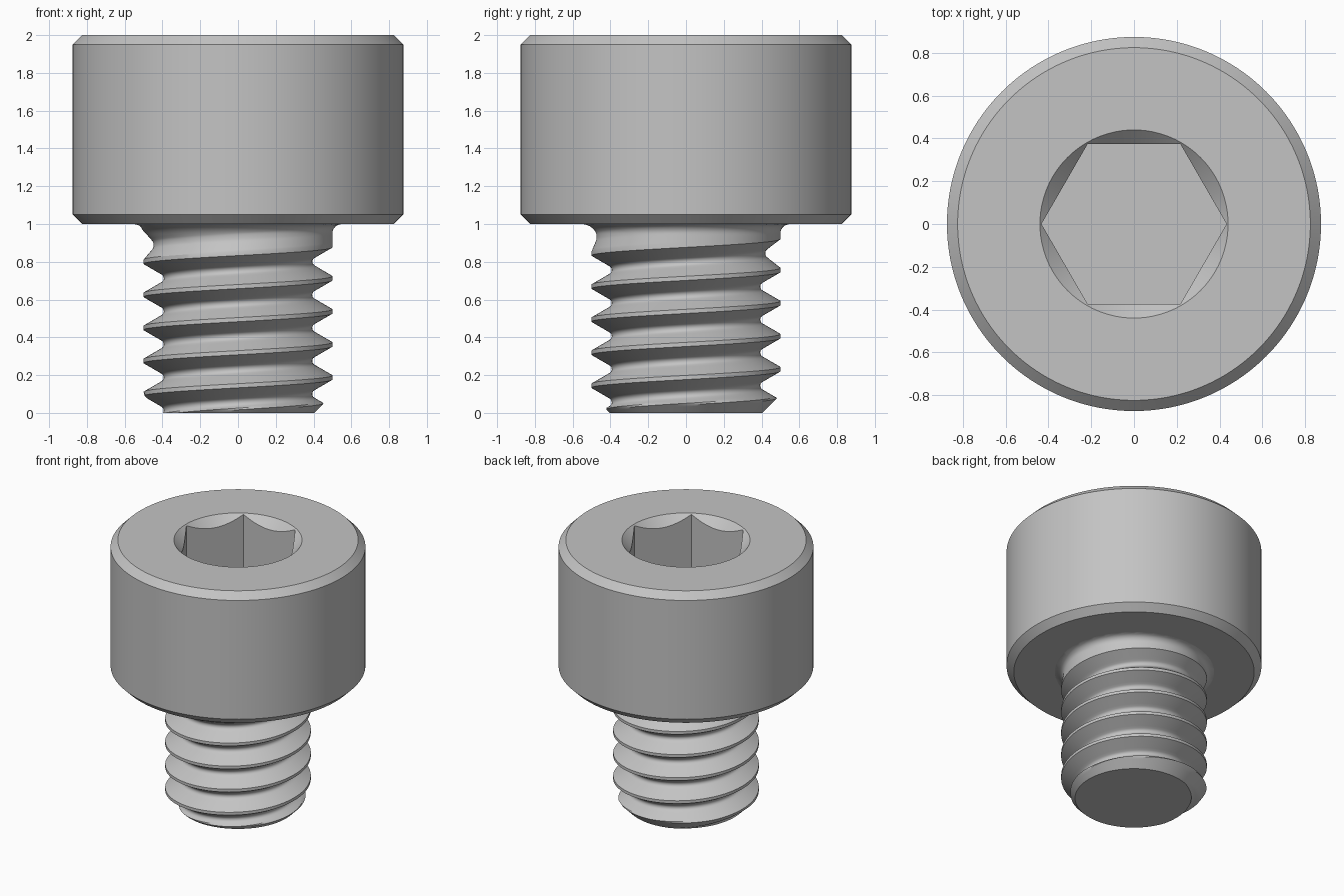
import bpy
import bmesh
import math

cube = bpy.data.objects.get("Cube")
if cube:
    bpy.data.objects.remove(cube, do_unlink=True)

STEEL = (0.55, 0.55, 0.55, 1.0)
steel = bpy.data.materials.new("grey steel")
steel.use_nodes = True
steel.diffuse_color = STEEL
steel.node_tree.nodes["Principled BSDF"].inputs["Base Color"].default_value = STEEL

TURN = 2 * math.pi


def tube(name, columns, rows, point):
    """Skin a grid of point(angle, row) -> (radius, z) and cap both ends."""
    bm = bmesh.new()
    grid = []
    for c in range(columns + 1):
        a = TURN * c / columns
        line = []
        for row in rows:
            r, z = point(a, row)
            line.append(bm.verts.new((r * math.cos(a), r * math.sin(a), z)))
        grid.append(line)
    for left, right in zip(grid, grid[1:]):
        for k in range(len(rows) - 1):
            bm.faces.new((left[k], right[k], right[k + 1], left[k + 1]))
    bmesh.ops.remove_doubles(bm, verts=bm.verts, dist=1e-5)
    bmesh.ops.dissolve_degenerate(bm, edges=bm.edges, dist=1e-5)
    bmesh.ops.holes_fill(bm, edges=[e for e in bm.edges if e.is_boundary], sides=0)
    bmesh.ops.recalc_face_normals(bm, faces=bm.faces)
    mesh = bpy.data.meshes.new(name)
    bm.to_mesh(mesh)
    bm.free()
    mesh.materials.append(steel)
    obj = bpy.data.objects.new(name, mesh)
    bpy.context.collection.objects.link(obj)
    bpy.ops.object.select_all(action="DESELECT")
    obj.select_set(True)
    bpy.context.view_layer.objects.active = obj
    bpy.ops.object.shade_smooth_by_angle(angle=math.radians(30))
    return obj


# Head: chamfered cylinder with a countersunk hexagonal socket
HEX_FLAT, SINK_R, SOCKET_FLOOR = 0.375, 0.44, 1.5
head_profile = [(0.5, 1), (0.825, 1), (0.875, 1.05), (0.875, 1.95),
                (0.825, 2), (SINK_R, 2), "socket_rim", "socket_floor"]


def head_point(a, row):
    if isinstance(row, tuple):
        return row
    r = HEX_FLAT / math.cos(a % (TURN / 6) - TURN / 12)
    return r, (2 - (SINK_R - r) if row == "socket_rim" else SOCKET_FLOOR)


tube("socket_head", 192, head_profile, head_point)

# Threaded shank: helical rows, rounded root, run-out under the head
PITCH, START = 0.175, 0.0125
MAJOR, DEPTH, ROOT_R = 0.5, 0.107, 0.025
CREST = 0.011
FILLET, END_R = 0.05, 0.405
RUNOUT = 0.975


def groove_depth(d):
    """Depth at axial distance d from the crest centre."""
    from_root = PITCH / 2 - d
    if d <= CREST:
        return 0
    if from_root < ROOT_R * math.cos(math.pi / 6):
        return DEPTH - ROOT_R + math.sqrt(ROOT_R ** 2 - from_root ** 2)
    return (d - CREST) * math.tan(math.pi / 3)


def shank_point(a, row):
    z = min(max(START + PITCH * (row + a / TURN), 0), 1)
    u = (z - START) / PITCH - a / TURN
    turn = math.floor(u + 1e-9)
    d = min(abs(u - turn), abs(turn + 1 - u)) * PITCH
    groove_z = START + PITCH * (turn + 0.5 + a / TURN)
    fade = min(max((RUNOUT - groove_z) / PITCH, 0), 1)
    r = MAJOR - fade * groove_depth(d)
    up = max(z - (1 - FILLET), 0)
    r += FILLET - math.sqrt(max(FILLET ** 2 - up ** 2, 0))
    return min(r, END_R + z), z


# Row positions within one pitch: crest edges, flanks and root arc
tangent = PITCH / 2 - ROOT_R * math.cos(math.pi / 6)
half = [CREST + (tangent - CREST) * i / 6 for i in range(7)]
half += [tangent + (PITCH / 2 - tangent) * i / 4 for i in range(1, 5)]
steps = [d / PITCH for d in half]
steps += [1 - s for s in reversed(steps[:-1])]
thread_rows = [turn + s for turn in range(-2, 7) for s in steps]
tube("threaded_shank", 144, thread_rows, shank_point)
